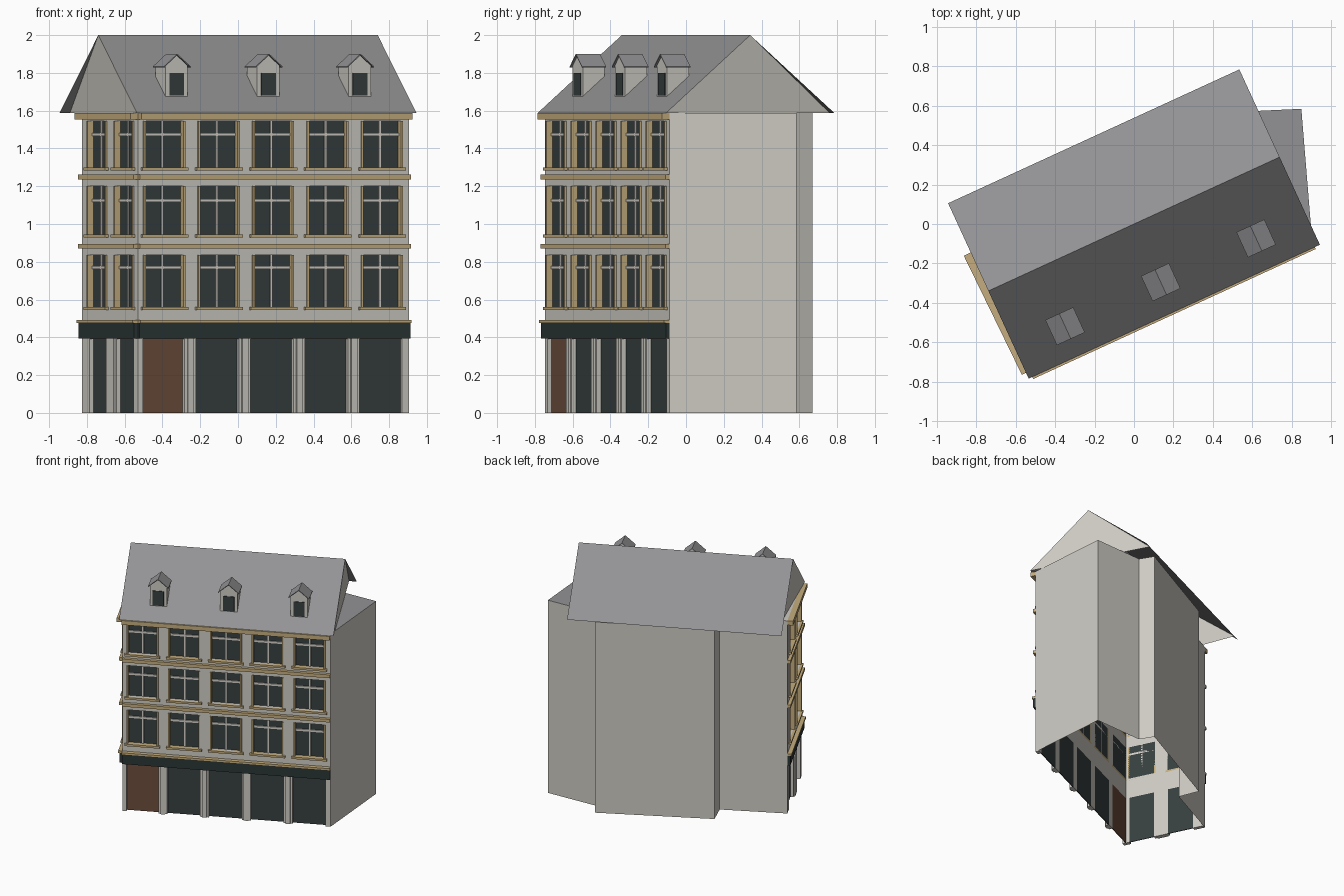
import bpy, bmesh, math
from mathutils import Vector

if "Cube" in bpy.data.objects:
    bpy.data.objects.remove(bpy.data.objects["Cube"])

def mat(name, r, g, b):
    m = bpy.data.materials.new(name)
    m.diffuse_color = (r, g, b, 1)
    m.use_nodes = True
    m.node_tree.nodes["Principled BSDF"].inputs["Base Color"].default_value = m.diffuse_color
    return m

WALL = mat("pale_stone", .62, .60, .55)
ROOF = mat("grey_slate", .29, .29, .30)
TAN = mat("tan_trim", .56, .42, .21)
GLASS = mat("dark_glass", .038, .050, .050)
SIGN = mat("dark_fascia", .024, .035, .036)
DOOR = mat("brown_door", .147, .073, .043)
FRAME = mat("light_frame", .66, .63, .58)

def finish(name, bm, m, recalc=True):
    if recalc:
        bmesh.ops.recalc_face_normals(bm, faces=bm.faces)
    me = bpy.data.meshes.new(name)
    bm.to_mesh(me)
    bm.free()
    me.materials.append(m)
    bpy.context.collection.objects.link(bpy.data.objects.new(name, me))

def polys(name, faces, m):
    """Flat sheets, each given as a list of points."""
    bm = bmesh.new()
    for f in faces:
        bm.faces.new([bm.verts.new(p) for p in f])
    finish(name, bm, m, False)

class Frame:
    """Local frame: u along the facade, d outward from it, z up."""
    def __init__(self, start, end):
        self.o = Vector((*start, 0))
        v = Vector((*end, 0)) - self.o
        self.length = v.length
        self.u = v.normalized()
        self.n = Vector((self.u.y, -self.u.x, 0))

    def p(self, u, d, z):
        return self.o + self.u * u + self.n * d + Vector((0, 0, z))

    def boxes(self, name, items, m):
        bm = bmesh.new()
        for u0, u1, d0, d1, z0, z1 in items:
            lo = [bm.verts.new(self.p(u, d, z0)) for u, d in ((u0, d0), (u1, d0), (u1, d1), (u0, d1))]
            hi = [bm.verts.new(self.p(u, d, z1)) for u, d in ((u0, d0), (u1, d0), (u1, d1), (u0, d1))]
            bm.faces.new(lo[::-1])
            bm.faces.new(hi)
            for i in range(4):
                j = (i + 1) % 4
                bm.faces.new((lo[i], lo[j], hi[j], hi[i]))
        finish(name, bm, m)

EAVE, TOP = 1.588, 2.0
T = -.03                                         # depth of the window recess
FLOORS = [(.56, .835, .77), (.945, 1.20, 1.125), (1.30, 1.545, 1.475)]

def piers(starts, w, length, z0, z1):
    """Wall strips between a row of openings."""
    edges = [0] + [e for s in starts for e in (s, s + w)] + [length]
    return [(edges[i], edges[i + 1], T, 0, z0, z1) for i in range(0, len(edges), 2)]

def facade(tag, f, n, pitch, s0, w, g0, gw, door):
    L = f.length
    wins = [s0 + pitch * i for i in range(n)]
    shops = [g0 + pitch * i for i in range(n)]
    # wall strips and spandrels
    wall = piers(shops, gw, L, 0, .39)
    last = .39
    for z0, z1, _ in FLOORS:
        wall.append((0, L, T, 0, last, z0))
        wall += piers(wins, w, L, z0, z1)
        last = z1
    wall.append((0, L, T, 0, last, EAVE))
    f.boxes(tag + "_wall", wall, WALL)
    # glass, glazing bars, jambs and sills
    glass, bars, trim = [], [], []
    for z0, z1, zt in FLOORS:
        for s in wins:
            e, c = s + w, s + w / 2
            glass.append((s, e, T, T + .006, z0, z1))
            bars.append((c - .006, c + .006, T, T + .014, z0, z1))
            bars.append((s, e, T, T + .014, zt - .008, zt + .008))
            trim.append((s - .004, s + .008, T, .01, z0, z1))
            trim.append((e - .008, e + .004, T, .01, z0, z1))
            trim.append((s - .018, e + .018, T, .02, z0 - .016, z0))
    f.boxes(tag + "_window_glass", glass, GLASS)
    f.boxes(tag + "_glazing_bars", bars, FRAME)
    f.boxes(tag + "_window_trim", trim, TAN)
    # ground floor shop windows and slim pilasters
    panes = [(s, s + gw, T, T + .006, 0, .39) for s in shops]
    if door:
        f.boxes("entrance_door", panes[:1], DOOR)
        panes = panes[1:]
    f.boxes(tag + "_shop_glass", panes, GLASS)
    gap = pitch - gw
    f.boxes(tag + "_pilasters", [(s - gap + .016, s - .016, 0, .01, 0, .4) for s in shops[1:]], WALL)
    f.boxes(tag + "_shop_fascia", [(0, L, 0, .022, .395, .475)], SIGN)
    # horizontal cornices
    f.boxes(tag + "_cornices", [(0, L, 0, .033, .475, .493), (0, L, 0, .025, .87, .895),
                                (0, L, 0, .025, 1.235, 1.262), (0, L, 0, .044, 1.553, EAVE)], TAN)

CORNER, RIGHT, LEFT = (-.53, -.747), (.905, -.087), (-.825, -.142)
facade("front", Frame(CORNER, RIGHT), 5, .317, .035, .233, .022, .25, True)
facade("left", Frame(LEFT, CORNER), 2, .325, .078, .22, .088, .205, False)

# plain side and rear walls, open at the bottom, with a flat cap
rear = [RIGHT, (.85, .585), (.425, .565), (.36, .67), (-.435, .25), (-.37, .09), LEFT]
polys("rear_walls", [[(*a, 0), (*b, 0), (*b, EAVE), (*a, EAVE)] for a, b in zip(rear, rear[1:])], WALL)
polys("flat_roof_cap", [[(*p, EAVE) for p in [CORNER] + rear]], ROOF)

# main roof: two slopes around the ridge
R = Frame((0, 0), (.74, .34))
HL, HW = .814, .49
def rp(u, v, z):
    return R.p(u, -v, z)
polys("main_roof", [
    [rp(-HL, -HW, EAVE), rp(HL, -HW, EAVE), rp(HL, 0, TOP), rp(-HL, 0, TOP)],
    [rp(HL, HW, EAVE), rp(-HL, HW, EAVE), rp(-HL, 0, TOP), rp(HL, 0, TOP)]], ROOF)
polys("gable_walls", [
    [rp(HL, -HW, EAVE), rp(HL - .06, HW, EAVE), rp(HL, 0, TOP)],
    [rp(-HL + .06, HW, EAVE), rp(-HL, -HW, EAVE), rp(-HL, 0, TOP)]], WALL)

# dormers
def prism(name, profile, v0, v1, m):
    bm = bmesh.new()
    a = [bm.verts.new(rp(u, v0, z)) for u, z in profile]
    b = [bm.verts.new(rp(u, v1, z)) for u, z in profile]
    bm.faces.new(a)
    bm.faces.new(b[::-1])
    for i in range(len(a)):
        j = (i + 1) % len(a)
        bm.faces.new((a[j], a[i], b[i], b[j]))
    finish(name, bm, m)

for i, c in enumerate((-.535, 0, .533)):
    h = .065
    prism(f"dormer_body_{i}", [(c - h, 1.675), (c + h, 1.675), (c + h, 1.838), (c, 1.893), (c - h, 1.838)],
          -.385, -.258, WALL)
    prism(f"dormer_roof_{i}", [(c - .078, 1.828), (c, 1.894), (c + .078, 1.828), (c + .078, 1.834),
                               (c, 1.901), (c - .078, 1.834)], -.396, -.255, ROOF)
    R.boxes(f"dormer_window_{i}", [(c - .042, c + .042, .38, .389, 1.68, 1.80)], GLASS)
